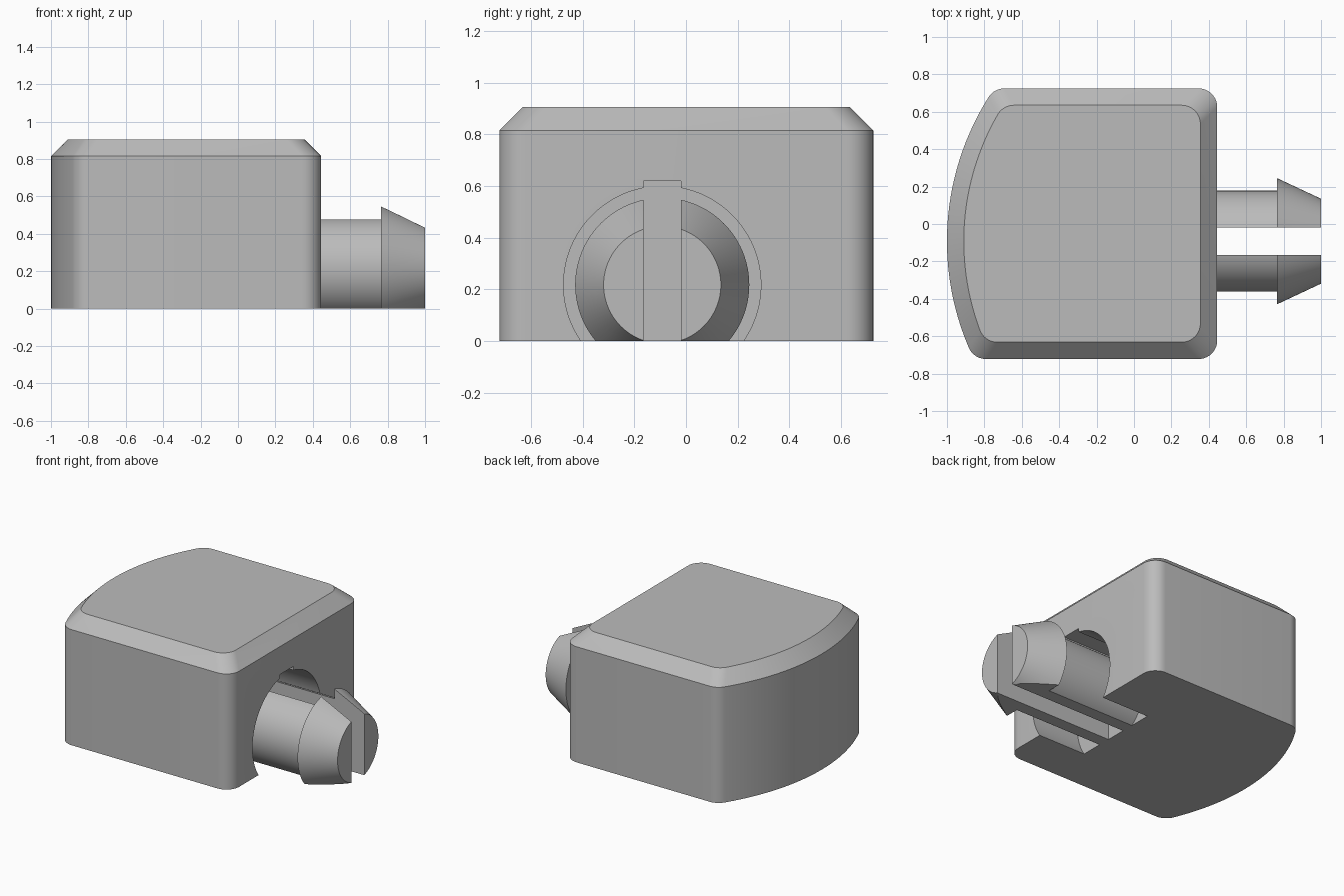
import bpy, bmesh
from math import pi, sin, cos, sqrt, atan2, radians
from mathutils import Matrix

if "Cube" in bpy.data.objects:
    bpy.data.objects.remove(bpy.data.objects["Cube"], do_unlink=True)

GREY = bpy.data.materials.new("plain grey")
GREY.use_nodes = True
colour = (0.5, 0.5, 0.5, 1)
GREY.diffuse_color = colour
GREY.node_tree.nodes["Principled BSDF"].inputs["Base Color"].default_value = colour

RIGHT, FRONT, BACK = 0.445, -0.722, 0.725   # body limits
AXIS_Y, AXIS_Z = -0.092, 0.217              # pin axis
HOLE_END = 0.075                            # depth of the recess


def loft(name, rings):
    """Closed solid through rings of equal point count."""
    bm = bmesh.new()
    loops = [[bm.verts.new(p) for p in ring] for ring in rings]
    for a, b in zip(loops, loops[1:]):
        for i in range(len(a)):
            j = (i + 1) % len(a)
            bm.faces.new((a[i], a[j], b[j], b[i]))
    bm.faces.new(loops[0])
    bm.faces.new(loops[-1])
    bmesh.ops.recalc_face_normals(bm, faces=bm.faces)
    mesh = bpy.data.meshes.new(name)
    bm.to_mesh(mesh)
    bm.free()
    mesh.materials.append(GREY)
    ob = bpy.data.objects.new(name, mesh)
    bpy.context.collection.objects.link(ob)
    return ob


def arc(cx, cy, r, a0, a1, n):
    return [(cx + r * cos(a0 + (a1 - a0) * k / n),
             cy + r * sin(a0 + (a1 - a0) * k / n)) for k in range(n + 1)]


def outline(inset, z, r=0.1):
    """Rounded block outline with one bowed side."""
    x, y0, y1 = RIGHT - inset, FRONT + inset, BACK - inset
    bow = 1.445 - inset
    pts = arc(x - r, y0 + r, r, -pi / 2, 0, 10) + arc(x - r, y1 - r, r, 0, pi / 2, 10)
    ends = []
    for cy in (y1 - r, y0 + r):
        dy = cy - AXIS_Y
        dx = -sqrt((bow - r) ** 2 - dy ** 2)
        ends.append((RIGHT + dx, cy, atan2(dy, dx) % (2 * pi)))
    (ax, ay, t0), (bx, by, t1) = ends
    pts += arc(ax, ay, r, pi / 2, t0, 10)
    pts += arc(RIGHT, AXIS_Y, bow, t0, t1, 40)[1:-1]
    pts += arc(bx, by, r, t1, 1.5 * pi, 10)
    return [(px, py, z) for px, py in pts]


def turned(name, profile, n=96):
    """Solid of revolution around the pin axis, from (x, radius) pairs."""
    return loft(name, [[(x, y, z) for y, z in arc(AXIS_Y, AXIS_Z, r, 0, 2 * pi, n)[:-1]]
                       for x, r in profile])


def box(name, x0, x1, y0, y1, z0, z1):
    return loft(name, [[(x0, y0, z), (x1, y0, z), (x1, y1, z), (x0, y1, z)] for z in (z0, z1)])


def cut(ob, *cutters):
    for cutter in cutters:
        cutter.hide_render = True
        mod = ob.modifiers.new("cut", 'BOOLEAN')
        mod.operation, mod.solver, mod.object = 'DIFFERENCE', 'EXACT', cutter
        with bpy.context.temp_override(object=ob, active_object=ob, selected_objects=[ob]):
            bpy.ops.object.modifier_apply(modifier=mod.name)


# Chamfered block with a bowed left side
body = loft("body", [outline(0, 0), outline(0, 0.815), outline(0.09, 0.905)])

# Split snap pin with a tapered barb
pin = turned("snap_pin", [(HOLE_END - 0.02, 0.27), (0.765, 0.27), (0.765, 0.337), (1, 0.227)])

# Cutters: round recess, slot through pin and block, floor trim
recess = turned("recess_cutter", [(HOLE_END, 0.382), (0.6, 0.382)])
slot = box("slot_cutter", HOLE_END, 1.2, -0.165, -0.02, -0.3, 0.618)
floor = box("floor_cutter", -0.5, 1.5, -1, 1, -1, 0)
cut(body, recess, slot)
cut(pin, slot, floor)
for helper in (recess, slot, floor):
    bpy.data.objects.remove(helper, do_unlink=True)

# Smooth curves, crisp edges
for ob in (body, pin):
    bpy.ops.object.select_all(action='DESELECT')
    ob.select_set(True)
    bpy.context.view_layer.objects.active = ob
    bpy.ops.object.shade_smooth_by_angle(angle=radians(22))
